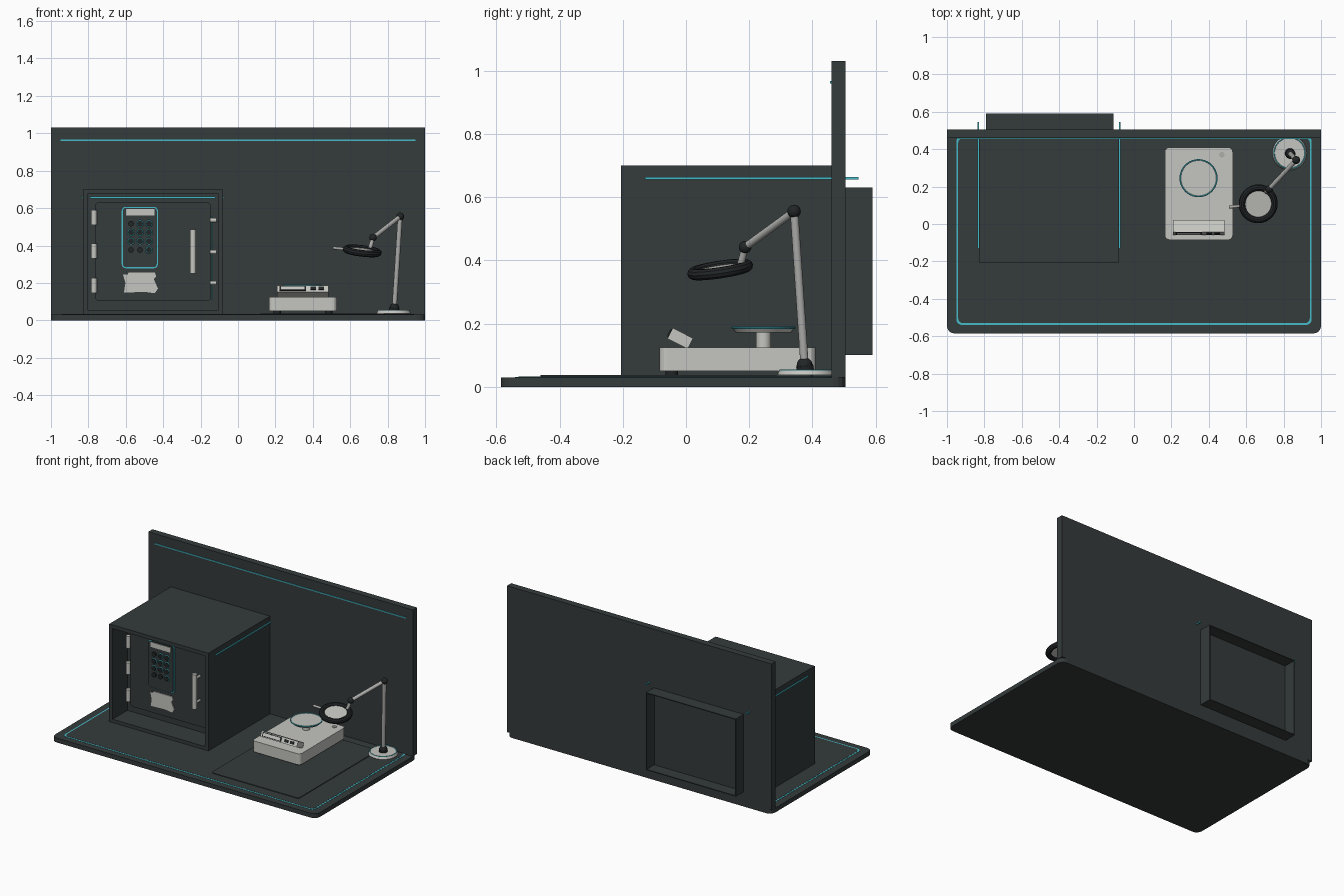
import bpy, bmesh, math
from mathutils import Vector

cube = bpy.data.objects.get("Cube")
if cube:
    bpy.data.objects.remove(cube, do_unlink=True)


def material(name, rgb):
    m = bpy.data.materials.new(name)
    m.use_nodes = True
    m.diffuse_color = (*rgb, 1)
    bsdf = m.node_tree.nodes["Principled BSDF"]
    bsdf.inputs["Base Color"].default_value = (*rgb, 1)
    bsdf.inputs["Roughness"].default_value = 0.6
    return m


CHARCOAL = material("charcoal", (0.035, 0.043, 0.043))
BLACK = material("soft black", (0.016, 0.019, 0.02))
PALE = material("pale grey", (0.56, 0.56, 0.53))
METAL = material("metal grey", (0.42, 0.42, 0.41))
TEAL = material("teal", (0.06, 0.5, 0.58))


def finish(name, bm, mat):
    bmesh.ops.recalc_face_normals(bm, faces=bm.faces)
    mesh = bpy.data.meshes.new(name)
    bm.to_mesh(mesh)
    bm.free()
    mesh.materials.append(mat)
    ob = bpy.data.objects.new(name, mesh)
    bpy.context.collection.objects.link(ob)
    return ob


def slab(name, mat, x, y, z, radius=0, axis=2, cavity=None):
    """Box from ranges; rounds edges along an axis, or sinks a cavity
    (side, rim, depth) into its front or back face."""
    bm = bmesh.new()
    bmesh.ops.create_cube(bm, size=1)
    for v in bm.verts:
        v.co = [(a + b) / 2 + c * (b - a) for c, (a, b) in zip(v.co, (x, y, z))]
    if radius:
        edges = [e for e in bm.edges
                 if abs((e.verts[0].co - e.verts[1].co).normalized()[axis]) > 0.9]
        bmesh.ops.bevel(bm, geom=edges, offset=radius, segments=4,
                        profile=0.5, affect='EDGES')
    if cavity:
        side, rim, depth = cavity
        bm.normal_update()
        face = max(bm.faces, key=lambda f: f.normal.y * side)
        bmesh.ops.inset_individual(bm, faces=[face], thickness=rim)
        new = bmesh.ops.extrude_discrete_faces(bm, faces=[face])["faces"][0]
        bmesh.ops.translate(bm, verts=new.verts, vec=(0, -side * depth, 0))
    return finish(name, bm, mat)


def dress(name, mat):
    ob = bpy.context.object
    ob.name = name
    ob.data.materials.append(mat)
    bpy.ops.object.shade_smooth_by_angle()
    return ob


def rod(name, mat, a, b, r, r2=None, sides=32):
    a, b = Vector(a), Vector(b)
    bpy.ops.mesh.primitive_cone_add(vertices=sides, radius1=r, radius2=r if r2 is None else r2,
                                    depth=(b - a).length, location=(a + b) / 2)
    bpy.context.object.rotation_euler = (b - a).to_track_quat('Z', 'Y').to_euler()
    return dress(name, mat)


def ball(name, mat, p, r):
    bpy.ops.mesh.primitive_uv_sphere_add(segments=24, ring_count=12, radius=r, location=p)
    return dress(name, mat)


def ring(name, mat, p, r, thick, normal=(0, 0, 1)):
    bpy.ops.mesh.primitive_torus_add(major_radius=r, minor_radius=thick, location=p,
                                     major_segments=40, minor_segments=10)
    bpy.context.object.rotation_euler = Vector(normal).to_track_quat('Z', 'Y').to_euler()
    return dress(name, mat)


# Counter, glowing inlay and back wall
slab("counter", CHARCOAL, (-1, 1), (-0.585, 0.505), (0, 0.03), 0.04)
slab("counter_inlay", TEAL, (-0.95, 0.95), (-0.54, 0.47), (0.029, 0.0315), 0.03)
slab("counter_top", CHARCOAL, (-0.94, 0.94), (-0.53, 0.46), (0.03, 0.0325), 0.026)
slab("back_wall", CHARCOAL, (-1, 1), (0.46, 0.505), (0.03, 1.03))
slab("wall_light", TEAL, (-0.95, 0.95), (0.455, 0.461), (0.96, 0.967))
slab("work_mat", CHARCOAL, (0.12, 0.78), (-0.46, 0.4), (0.03, 0.037), 0.015)

# Safe body with a sunken front, and its open housing behind the wall
slab("safe_body", CHARCOAL, (-0.83, -0.08), (-0.205, 0.46), (0.03, 0.7),
     cavity=(-1, 0.036, 0.16))
slab("safe_housing", CHARCOAL, (-0.79, -0.11), (0.505, 0.59), (0.1, 0.63),
     cavity=(1, 0.008, 0.083))
for side, x in (("right", -0.833), ("left", -0.077)):
    slab("safe_light_" + side, TEAL, (x - 0.004, x + 0.004), (-0.13, 0.545), (0.655, 0.663))
slab("safe_light_front", TEAL, (-0.79, -0.12), (-0.165, -0.157), (0.652, 0.661))

# Door, hinges, bolts and handle
slab("safe_door", CHARCOAL, (-0.765, -0.145), (-0.07, -0.045), (0.105, 0.63), 0.02, 1)
slab("door_edge_light", TEAL, (-0.142, -0.136), (-0.066, -0.045), (0.105, 0.56))
for i, z in enumerate((0.185, 0.37, 0.55)):
    rod(f"hinge_{i}", PALE, (-0.77, -0.085, z - 0.04), (-0.77, -0.085, z + 0.04), 0.015)
for i, z in enumerate((0.2, 0.365, 0.535)):
    rod(f"bolt_{i}", PALE, (-0.15, -0.075, z), (-0.115, -0.075, z), 0.011)
rod("door_handle", PALE, (-0.241, -0.125, 0.25), (-0.241, -0.125, 0.485), 0.016)
for i, z in enumerate((0.285, 0.45)):
    rod(f"handle_mount_{i}", METAL, (-0.241, -0.065, z), (-0.241, -0.125, z), 0.009)

# Keypad
slab("keypad_glow", TEAL, (-0.622, -0.428), (-0.078, -0.07), (0.278, 0.607), 0.022, 1)
slab("keypad", CHARCOAL, (-0.616, -0.434), (-0.084, -0.07), (0.284, 0.601), 0.018, 1)
slab("keypad_display", PALE, (-0.6, -0.447), (-0.088, -0.08), (0.56, 0.594))
for row in range(4):
    for col in range(3):
        x, z = -0.572 + col * 0.048, 0.517 - row * 0.047
        rod(f"key_{row}_{col}", BLACK, (x, -0.08, z), (x, -0.094, z), 0.015, sides=20)
        if (row + col) % 4 and row < 3 or col == 2:
            ring(f"key_ring_{row}_{col}", TEAL, (x, -0.086, z), 0.016, 0.003, (0, 1, 0))

# Ragged paper note on the door
outline = [(-0.615, 0.245), (-0.59, 0.245), (-0.585, 0.256), (-0.445, 0.256),
           (-0.437, 0.235), (-0.45, 0.22), (-0.428, 0.17), (-0.445, 0.145),
           (-0.5, 0.152), (-0.61, 0.148), (-0.602, 0.2)]
bm = bmesh.new()
face = bm.faces.new([bm.verts.new((x, -0.077, z)) for x, z in outline])
new = bmesh.ops.extrude_face_region(bm, geom=[face])["geom"]
bmesh.ops.translate(bm, vec=(0, 0.006, 0),
                    verts=[v for v in new if isinstance(v, bmesh.types.BMVert)])
finish("paper_note", bm, PALE)

# Weighing scale: body, feet, pan
slab("scale_body", PALE, (0.165, 0.528), (-0.085, 0.41), (0.05, 0.125), 0.025)
for x in (0.21, 0.485):
    for y in (-0.045, 0.37):
        rod("scale_foot", BLACK, (x, y, 0.036), (x, y, 0.051), 0.02)
rod("pan_post", PALE, (0.345, 0.245, 0.124), (0.345, 0.245, 0.175), 0.024)
rod("pan", PALE, (0.345, 0.245, 0.172), (0.345, 0.245, 0.188), 0.088, 0.1)
ring("pan_glow", TEAL, (0.345, 0.245, 0.187), 0.098, 0.004)
rod("bubble_level", METAL, (0.47, 0.37, 0.124), (0.47, 0.37, 0.129), 0.015)

# Scale readout: tilted box with a screen and two buttons on its face
readout = [slab("readout_box", PALE, (-0.138, 0.138), (-0.036, 0.036), (-0.019, 0.019)),
           slab("readout_bezel", BLACK, (-0.125, 0.018), (-0.039, -0.035), (-0.014, 0.014)),
           slab("readout_screen", PALE, (-0.117, 0.01), (-0.041, -0.038), (-0.009, 0.009)),
           slab("readout_button_a", BLACK, (0.042, 0.07), (-0.041, -0.035), (-0.009, 0.009)),
           slab("readout_button_b", BLACK, (0.085, 0.113), (-0.041, -0.035), (-0.009, 0.009))]
for ob in readout:
    ob.location = (0.346, -0.018, 0.153)
    ob.rotation_euler.x = math.radians(-27)

# Magnifier stand: base, arms and joints
foot, top, elbow = (0.836, 0.375, 0.068), (0.867, 0.342, 0.555), (0.722, 0.187, 0.442)
rod("stand_base", PALE, (0.832, 0.38, 0.037), (0.832, 0.38, 0.052), 0.092, 0.086)
ring("stand_glow", TEAL, (0.832, 0.38, 0.052), 0.083, 0.003)
rod("stand_socket", BLACK, (0.834, 0.378, 0.05), foot, 0.027)
rod("lower_arm", METAL, foot, top, 0.013)
rod("upper_arm", METAL, top, elbow, 0.012)
for name, p, r in (("foot_joint", foot, 0.025), ("top_joint", top, 0.021),
                   ("elbow_joint", elbow, 0.02)):
    ball(name, BLACK, p, r)

# Magnifier head
centre, tilt = Vector((0.664, 0.108, 0.371)), Vector((0.12, -0.15, 1)).normalized()
rod("head_link", METAL, elbow, (0.706, 0.172, 0.385), 0.011)
ring("lens_rim", BLACK, centre, 0.087, 0.018, tilt)
rod("lens", PALE, centre - tilt * 0.005, centre + tilt * 0.005, 0.074, sides=40)
rod("lens_handle", METAL, (0.585, 0.098, 0.38), (0.508, 0.09, 0.387), 0.008)
